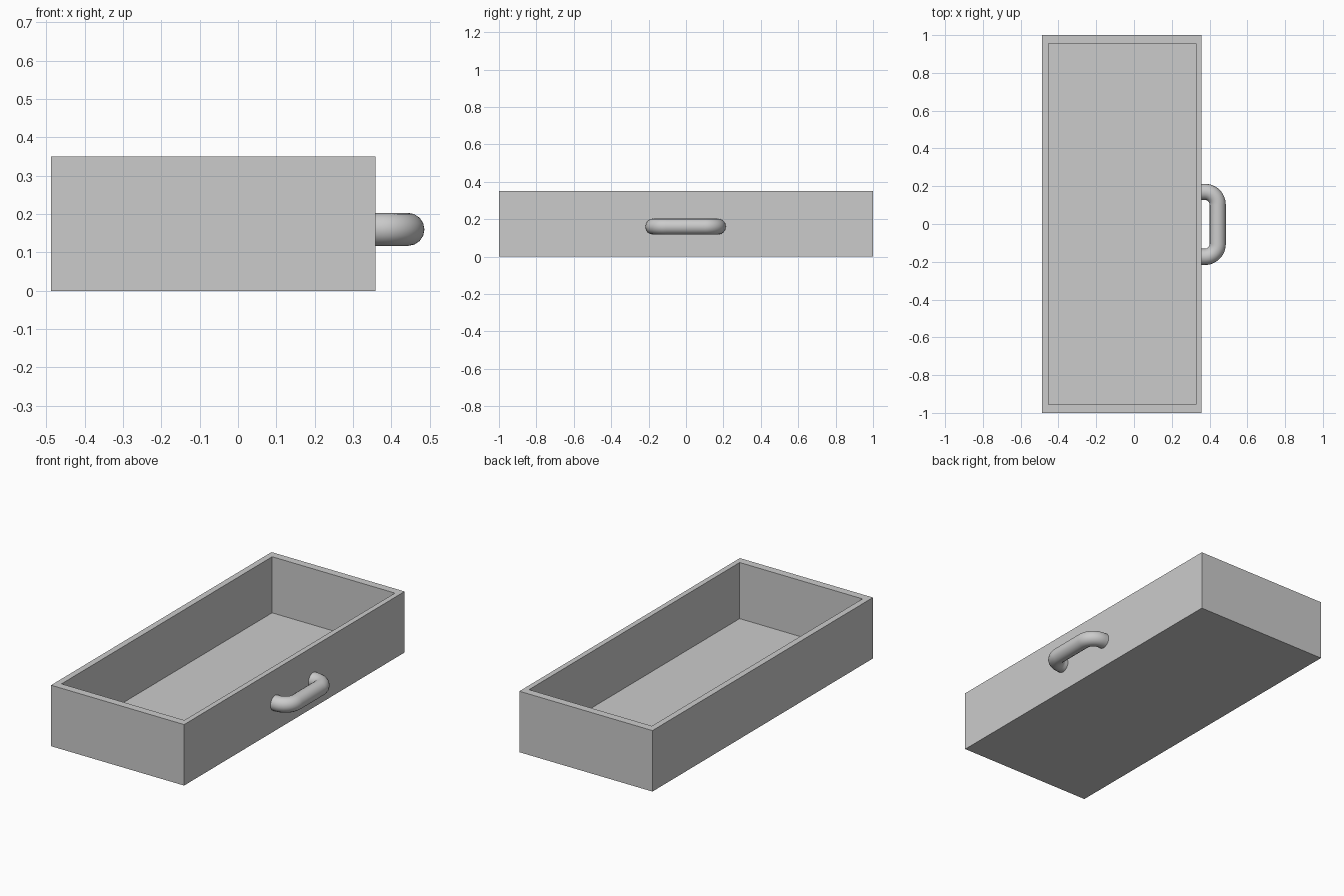
import bpy, bmesh
from math import sin, cos, pi

if "Cube" in bpy.data.objects:
    bpy.data.objects.remove(bpy.data.objects["Cube"])

X0, X1, Y, H = -0.487, 0.358, 1.0, 0.35
IX0, IX1, IY, FLOOR = -0.452, 0.328, 0.955, 0.028


def ring(bm, x0, x1, y, z):
    return [bm.verts.new(p) for p in ((x0, -y, z), (x1, -y, z), (x1, y, z), (x0, y, z))]


# Open tray: outer walls, rim, inner walls, floor
bm = bmesh.new()
loops = [ring(bm, X0, X1, Y, 0), ring(bm, X0, X1, Y, H),
         ring(bm, IX0, IX1, IY, H), ring(bm, IX0, IX1, IY, FLOOR)]
for a, b in zip(loops, loops[1:]):
    for i in range(4):
        j = (i + 1) % 4
        bm.faces.new((a[i], a[j], b[j], b[i]))
bm.faces.new(loops[0][::-1])
bm.faces.new(loops[-1])
bmesh.ops.recalc_face_normals(bm, faces=bm.faces)
mesh = bpy.data.meshes.new("drawer_tray")
bm.to_mesh(mesh)
bm.free()
tray = bpy.data.objects.new("drawer_tray", mesh)
bpy.context.collection.objects.link(tray)

# Pull handle: round tube swept along a U with rounded corners
TUBE, BAR_X, LEG_Y, BEND, MID_Y, MID_Z = 0.043, 0.443, 0.172, 0.068, -0.002, 0.16
STEPS = 12
half = [(X1 - 0.004, LEG_Y)]
for i in range(STEPS + 1):
    t = pi / 2 * (1 - i / STEPS)
    half.append((BAR_X - BEND + BEND * cos(t), LEG_Y - BEND + BEND * sin(t)))
path = half + [(x, -y) for x, y in reversed(half)]

curve = bpy.data.curves.new("pull_handle", 'CURVE')
curve.dimensions = '3D'
curve.bevel_depth = TUBE
curve.bevel_resolution = 6
curve.use_fill_caps = True
spline = curve.splines.new('POLY')
spline.points.add(len(path) - 1)
for p, (x, y) in zip(spline.points, path):
    p.co = (x, y + MID_Y, MID_Z, 1)
handle = bpy.data.objects.new("pull_handle", curve)
bpy.context.collection.objects.link(handle)
bpy.context.view_layer.objects.active = handle
handle.select_set(True)
bpy.ops.object.convert(target='MESH')
bpy.ops.object.shade_smooth_by_angle()
